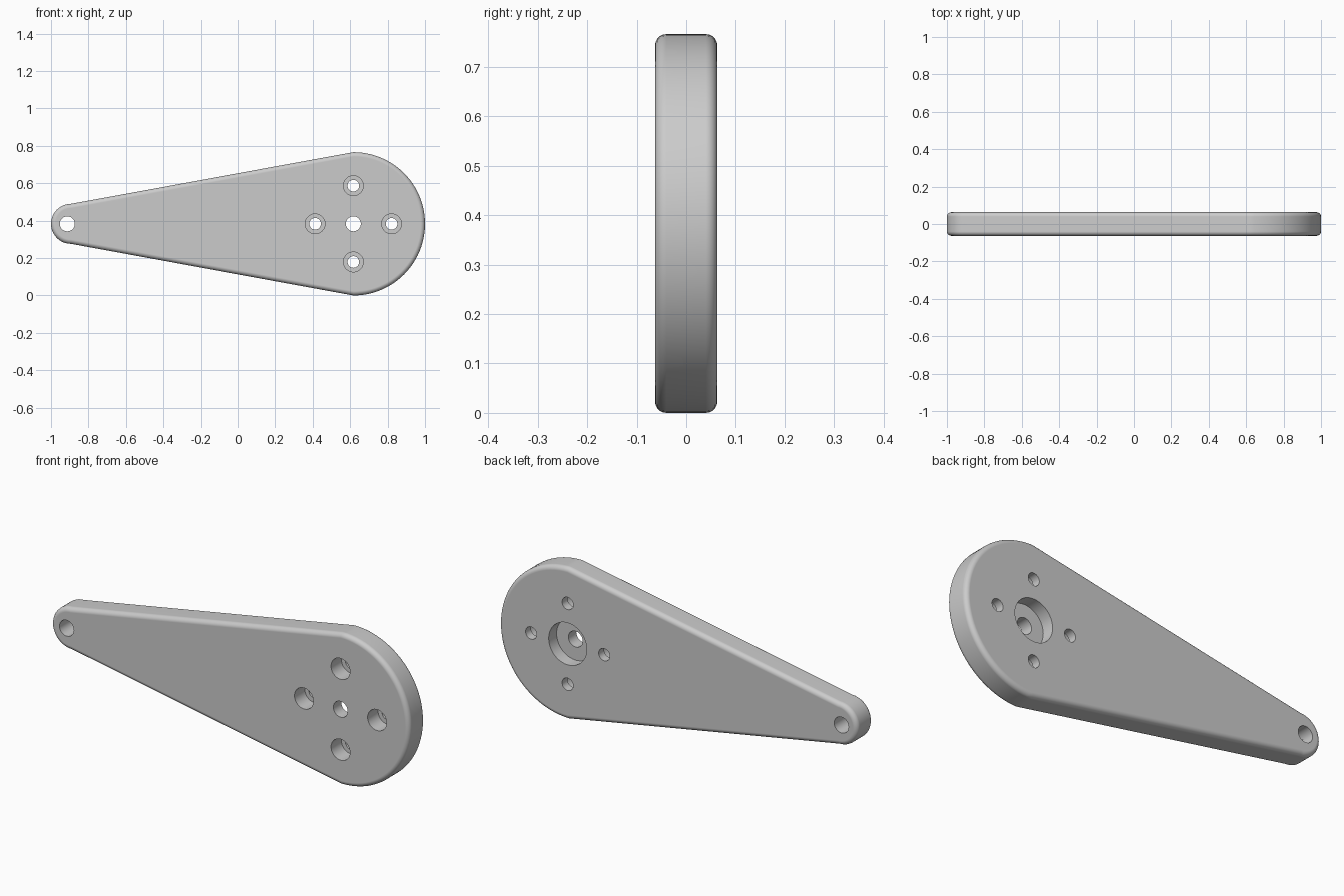
import bpy
import bmesh
from math import sin, cos, pi, radians

if "Cube" in bpy.data.objects:
    bpy.data.objects.remove(bpy.data.objects["Cube"])

MID = 0.383          # height of the centre line
HALF = 0.063         # half of the plate thickness
HUB_X, HUB_R = 0.617, 0.383
TIP_X, TIP_R = -0.893, 0.107
SPACING = 0.204      # bolt distance from the hub centre

grey = bpy.data.materials.new("plain_grey")
grey.use_nodes = True
colour = (0.6, 0.6, 0.6, 1)
grey.diffuse_color = colour
grey.node_tree.nodes["Principled BSDF"].inputs["Base Color"].default_value = colour


def make_object(name, bm):
    bmesh.ops.recalc_face_normals(bm, faces=bm.faces)
    mesh = bpy.data.meshes.new(name)
    bm.to_mesh(mesh)
    bm.free()
    mesh.materials.append(grey)
    obj = bpy.data.objects.new(name, mesh)
    bpy.context.collection.objects.link(obj)
    return obj


def half_circle(x, radius, start, steps):
    angles = [start + pi * i / steps for i in range(steps + 1)]
    return [(x + radius * cos(a), MID + radius * sin(a)) for a in angles]


def stepped_hole(bm, x, z, front_r, back_r, step_y, sides=40):
    """Closed turned solid: front radius up to step_y, back radius behind it."""
    profile = [(front_r, -2 * HALF), (front_r, step_y),
               (back_r, step_y), (back_r, 2 * HALF)]
    rings = [[bm.verts.new((x + r * cos(2 * pi * i / sides), y,
                            z + r * sin(2 * pi * i / sides)))
              for i in range(sides)] for r, y in profile]
    for a, b in zip(rings, rings[1:]):
        for i in range(sides):
            j = (i + 1) % sides
            bm.faces.new((a[i], a[j], b[j], b[i]))
    bm.faces.new(rings[0])
    bm.faces.new(rings[-1])


# Tapered plate with a large round hub end and a small round tip
bm = bmesh.new()
outline = half_circle(HUB_X, HUB_R, -pi / 2, 48) + half_circle(TIP_X, TIP_R, pi / 2, 24)
face = bm.faces.new([bm.verts.new((x, -HALF, z)) for x, z in outline])
side = bmesh.ops.extrude_face_region(bm, geom=[face])["geom"]
bmesh.ops.translate(bm, vec=(0, 2 * HALF, 0),
                    verts=[v for v in side if isinstance(v, bmesh.types.BMVert)])
plate = make_object("lever_plate", bm)

# Holes: tip pin, hub centre with a recess at the back, four counterbored bolts
bm = bmesh.new()
stepped_hole(bm, -0.913, MID, 0.04, 0.0401, 0)
stepped_hole(bm, HUB_X, MID, 0.04, 0.106, 0)
for k in range(4):
    a = k * pi / 2
    stepped_hole(bm, HUB_X + SPACING * cos(a), MID + SPACING * sin(a), 0.053, 0.031, 0.02)
cutter = make_object("hole_cutter", bm)
cutter.hide_render = True

# Rounded rims, then the cut holes
bevel = plate.modifiers.new("rounded_rim", "BEVEL")
bevel.width = 0.023
bevel.segments = 5
bevel.limit_method = "ANGLE"
bevel.angle_limit = radians(60)
cut = plate.modifiers.new("holes", "BOOLEAN")
cut.operation = "DIFFERENCE"
cut.solver = "EXACT"
cut.object = cutter

bpy.ops.object.select_all(action="DESELECT")
plate.select_set(True)
bpy.context.view_layer.objects.active = plate
for name in ("rounded_rim", "holes"):
    bpy.ops.object.modifier_apply(modifier=name)
bpy.data.objects.remove(cutter)

# Smooth curves with truly flat broad faces
bpy.ops.object.shade_smooth_by_angle(angle=radians(30))
flat = plate.modifiers.new("flat_face_normals", "WEIGHTED_NORMAL")
flat.keep_sharp = True
